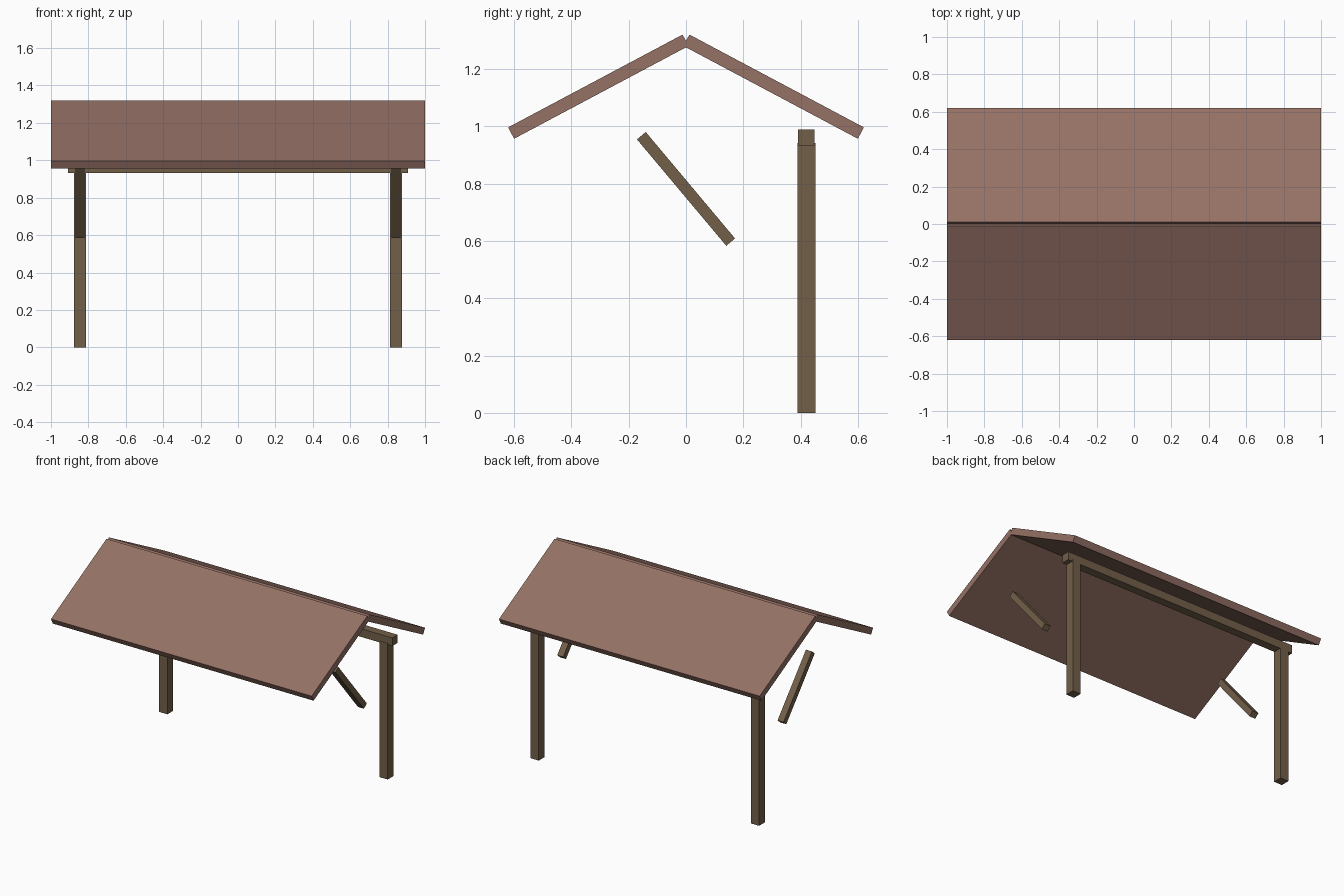
import bpy, bmesh
from math import radians
from mathutils import Matrix

if "Cube" in bpy.data.objects:
    bpy.data.objects.remove(bpy.data.objects["Cube"])


def material(name, color):
    m = bpy.data.materials.new(name)
    m.diffuse_color = (*color, 1)
    m.use_nodes = True
    m.node_tree.nodes["Principled BSDF"].inputs["Base Color"].default_value = m.diffuse_color
    return m


roof_mat = material("roof_brown", (0.30, 0.165, 0.13))
wood_mat = material("wood", (0.17, 0.115, 0.068))


def box(name, center, size, mat, tilt=0):
    """Box of the given size, tilted about the x axis (degrees)."""
    bm = bmesh.new()
    bmesh.ops.create_cube(bm, size=1, matrix=Matrix.Diagonal((*size, 1)))
    mesh = bpy.data.meshes.new(name)
    bm.to_mesh(mesh)
    bm.free()
    mesh.materials.append(mat)
    ob = bpy.data.objects.new(name, mesh)
    ob.location = center
    ob.rotation_euler.x = radians(tilt)
    bpy.context.collection.objects.link(ob)
    return ob


# Two sloping roof panels meeting at the ridge
for side, s in (("front", -1), ("back", 1)):
    box(f"{side}_roof_panel", (0, s * 0.306, 1.139), (2, 0.69, 0.045), roof_mat, -s * 28)

# Long beam under the back eave
box("back_beam", (0, 0.42, 0.9615), (1.82, 0.058, 0.057), wood_mat)

# Posts and diagonal braces at both ends
for side, s in (("left", -1), ("right", 1)):
    box(f"{side}_post", (s * 0.845, 0.42, 0.4715), (0.063, 0.063, 0.943), wood_mat)
    box(f"{side}_brace", (s * 0.845, 0, 0.782), (0.046, 0.485, 0.04), wood_mat, -50)
